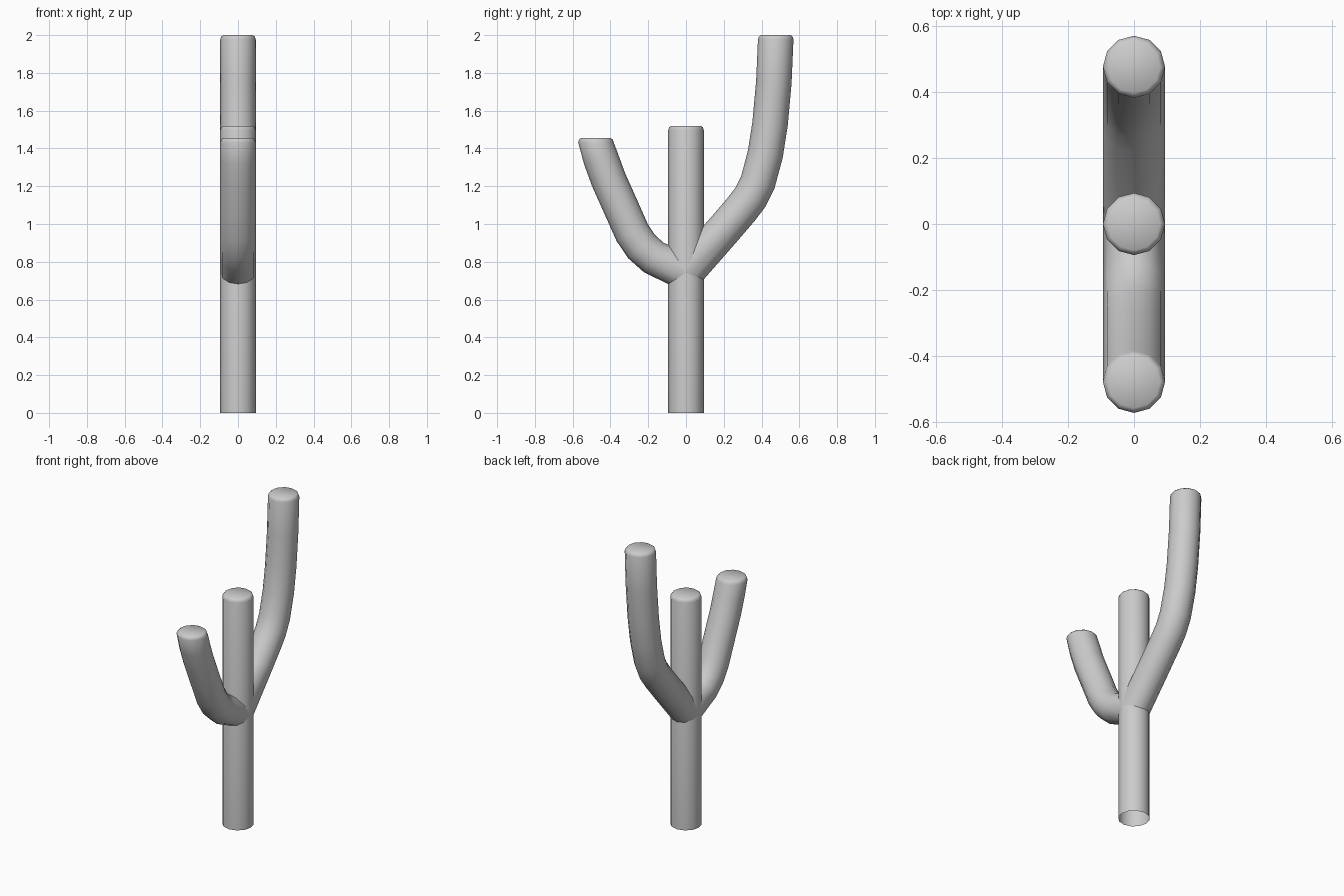
import bpy, bmesh, math
from mathutils import Vector

if "Cube" in bpy.data.objects:
    bpy.data.objects.remove(bpy.data.objects["Cube"])

R, N = 0.094, 12
ANGLES = [2 * math.pi * i / N for i in range(N)]
X = Vector((1, 0, 0))
UP = Vector((0, 0, 1))


def make_tube(name, rings):
    """Skin a list of vertex rings, cap the last one, leave the first open."""
    bm = bmesh.new()
    loops = [[bm.verts.new(p) for p in ring] for ring in rings]
    for a, b in zip(loops, loops[1:]):
        for i in range(N):
            j = (i + 1) % N
            bm.faces.new((a[i], a[j], b[j], b[i]))
    bm.faces.new(loops[-1])
    bmesh.ops.recalc_face_normals(bm, faces=bm.faces)
    for f in bm.faces:
        f.smooth = True
    me = bpy.data.meshes.new(name)
    bm.to_mesh(me)
    bm.free()
    ob = bpy.data.objects.new(name, me)
    bpy.context.collection.objects.link(ob)
    return ob


def ring(c, t, r=R):
    side = t.cross(X).normalized()
    return [c + X * (r * math.cos(a)) + side * (r * math.sin(a)) for a in ANGLES]


def rounded_end(c):
    """Flat top with a small rounded rim; c is the top centre."""
    return [ring(c - UP * d, UP, r) for d, r in
            ((0.022, R), (0.008, R - 0.005), (0.0, R - 0.015))]


def make_arm(name, path, top):
    pts = [Vector((0, y, z)) for y, z in path]
    s = 1 if pts[1].y > 0 else -1
    # first ring is trimmed exactly onto the trunk surface
    t0 = (pts[1] - pts[0]).normalized()
    rings = []
    first = []
    for a, p in zip(ANGLES, ring(pts[0], t0)):
        first.append(p + t0 * ((s * R * abs(math.sin(a)) - p.y) / t0.y))
    rings.append(first)
    end = Vector((0, top[0], top[1]))
    ext = pts + [end]
    for i in range(1, len(pts)):
        t = (ext[i] - ext[i - 1]).normalized() + (ext[i + 1] - ext[i]).normalized()
        rings.append(ring(pts[i], t.normalized()))
    make_tube(name, rings + rounded_end(end))


# upright trunk, open at the base
make_tube("trunk", [ring(Vector((0, 0, 0)), UP)] + rounded_end(Vector((0, 0, 1.52))))

# tall arm at the back
make_arm("tall_arm",
         [(0, 0.742), (0.2, 0.97), (0.29, 1.075), (0.34, 1.14), (0.38, 1.22),
          (0.42, 1.37), (0.445, 1.53), (0.465, 1.75)], (0.475, 2.0))

# short arm at the front
make_arm("short_arm",
         [(0, 0.742), (-0.17, 0.822), (-0.235, 0.88), (-0.285, 0.955),
          (-0.345, 1.09), (-0.41, 1.235), (-0.45, 1.345)], (-0.477, 1.455))
